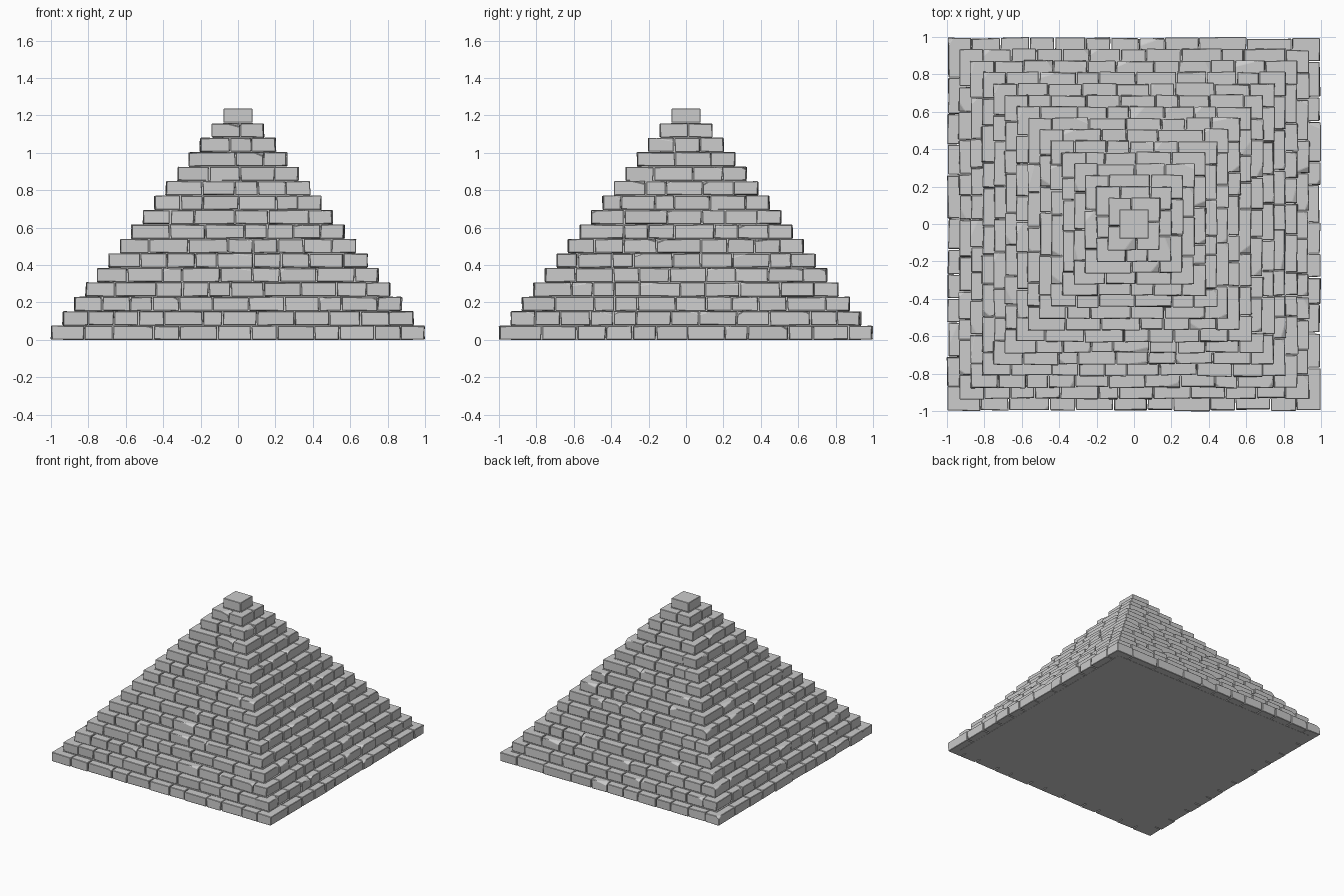
import bpy, bmesh, math, random
from mathutils import Vector, Matrix

if "Cube" in bpy.data.objects:
    bpy.data.objects.remove(bpy.data.objects["Cube"])

random.seed(7)
LAYERS, PITCH, GAP = 16, 0.0773, 0.005
DEPTH = 0.125
BASE, TOP = 0.995, 0.078


def add_brick(target, x0, x1, y0, y1, z0, z1, rot, worn=True):
    """One worn stone block, laid along the front side then rotated about z."""
    b = bmesh.new()
    bmesh.ops.create_cube(b, size=1)
    size = Vector((x1 - x0, y1 - y0, z1 - z0))
    mid = Vector((x0 + x1, y0 + y1, z0 + z1)) / 2
    for v in b.verts:
        v.co = Vector(a * s for a, s in zip(v.co, size)) + mid
        if worn:
            j = random.uniform
            v.co += Vector((j(-.003, .003), j(-.003, .004), j(-.002, .002)))
            v.co.z = max(v.co.z, 0.001)
    # chipped upper faces or corners
    if worn and random.random() < 0.3:
        side = random.choice((-1, 1))
        n = Vector((side * random.uniform(.1, .7), -random.uniform(.2, .8), 1)).normalized()
        corner = Vector((x1 if side > 0 else x0, y0, z1))
        p = corner - n * random.uniform(.008, .018)
        bmesh.ops.bisect_plane(b, geom=b.verts[:] + b.edges[:] + b.faces[:],
                               plane_co=p, plane_no=n, clear_outer=True)
        bmesh.ops.holes_fill(b, edges=[e for e in b.edges if e.is_boundary])
    bmesh.ops.bevel(b, geom=b.edges[:], offset=0.003, segments=1,
                    affect='EDGES', clamp_overlap=True)
    bmesh.ops.transform(b, matrix=Matrix.Rotation(rot, 4, 'Z'), verts=b.verts)
    bmesh.ops.recalc_face_normals(b, faces=b.faces[:])
    me = bpy.data.meshes.new("tmp")
    b.to_mesh(me)
    b.free()
    target.from_mesh(me)
    bpy.data.meshes.remove(me)


def finish(bm, name):
    me = bpy.data.meshes.new(name)
    bm.to_mesh(me)
    bm.free()
    ob = bpy.data.objects.new(name, me)
    bpy.context.collection.objects.link(ob)


def half_width(i):
    return BASE + (TOP - BASE) * i / (LAYERS - 1)


# brick courses: four runs per course, overlapping like a pinwheel at the corners
for i in range(LAYERS - 1):
    hw, z = half_width(i), i * PITCH
    bm = bmesh.new()
    for s in range(4):
        start, end = -hw, hw - DEPTH
        n = max(1, round((end - start) / 0.165))
        weights = [random.uniform(.65, 1.35) for _ in range(n)]
        scale = (end - start) / sum(weights)
        x = start
        for w in weights:
            out = random.uniform(-.004, .004)
            add_brick(bm, x + (0 if x == start else GAP / 2), x + w * scale - GAP / 2,
                      -hw + out, -hw + DEPTH, z + .001, z + PITCH - GAP / 2 - .001,
                      s * math.pi / 2)
            x += w * scale
    finish(bm, f"brick_course_{i + 1}")

# capstone
bm = bmesh.new()
z = (LAYERS - 1) * PITCH
add_brick(bm, -TOP, TOP, -TOP, TOP, z + .001, z + PITCH - .001, 0, worn=False)
finish(bm, "capstone")

# stepped solid core behind the bricks
bm = bmesh.new()
for i in range(LAYERS - 1):
    w = 2 * (half_width(i) - 0.06)
    m = Matrix.Translation((0, 0, (i + .5) * PITCH)) @ Matrix.Diagonal((w, w, PITCH, 1))
    bmesh.ops.create_cube(bm, size=1, matrix=m)
finish(bm, "core")
